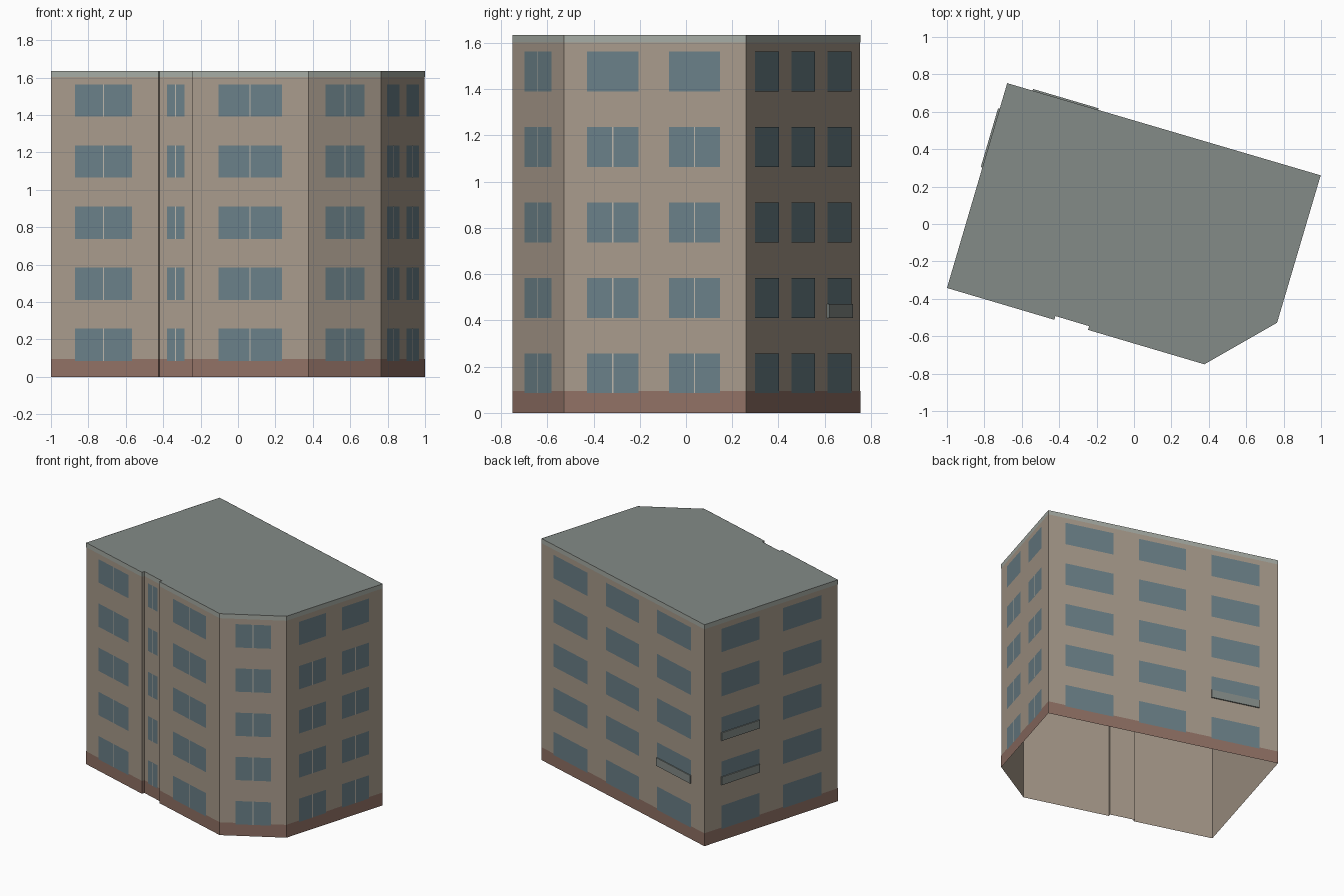
import bpy
from mathutils import Vector

if "Cube" in bpy.data.objects:
    bpy.data.objects.remove(bpy.data.objects["Cube"])

H = 1.635
# Footprint, counter-clockwise seen from above, starting at the left corner
FOOT = [(-1, -0.342), (-0.426, -0.512), (-0.42, -0.492), (-0.24, -0.546),
        (-0.246, -0.566), (0.376, -0.75), (0.765, -0.528), (0.998, 0.26),
        (-0.678, 0.753)]
WALLS = [(Vector(p), Vector(FOOT[(i + 1) % len(FOOT)])) for i, p in enumerate(FOOT)]
ROWS = [0.085 + 0.3265 * i for i in range(5)]
WIN_H = 0.172


def material(name, rgb):
    m = bpy.data.materials.new(name)
    m.diffuse_color = (*rgb, 1)
    m.use_nodes = True
    m.node_tree.nodes["Principled BSDF"].inputs["Base Color"].default_value = m.diffuse_color
    return m


def make(name, verts, faces, mat):
    me = bpy.data.meshes.new(name)
    me.from_pydata(verts, [], faces)
    me.materials.append(mat)
    ob = bpy.data.objects.new(name, me)
    bpy.context.collection.objects.link(ob)
    return ob


def panel(wall, a, b, z0, z1, off):
    """Corners of an upright quad lying on a wall between fractions a and b."""
    p, q = WALLS[wall]
    d = q - p
    n = Vector((d.y, -d.x)).normalized() * off
    s, e = p + d * a + n, p + d * b + n
    return [(s.x, s.y, z0), (e.x, e.y, z0), (e.x, e.y, z1), (s.x, s.y, z1)]


def quads(name, panels, mat):
    verts = [v for pn in panels for v in pn]
    return make(name, verts, [tuple(range(i, i + 4)) for i in range(0, len(verts), 4)], mat)


beige = material("wall_beige", (0.39, 0.325, 0.26))
grey = material("roof_grey", (0.23, 0.26, 0.245))
pale = material("trim_grey", (0.38, 0.41, 0.37))
brown = material("plinth_brown", (0.28, 0.165, 0.13))
glass = material("window_glass", (0.145, 0.215, 0.245))
frame = material("mullion_pale", (0.5, 0.47, 0.41))

# Shell of outer walls, open underneath, and the flat roof
n = len(FOOT)
quads("walls", [panel(i, 0, 1, 0, H, 0) for i in range(n)], beige)
make("roof", [(x, y, H) for x, y in FOOT], [tuple(range(n))], grey)

# Plinth and parapet bands around the whole outline
quads("plinth", [panel(i, 0, 1, 0, 0.095, 0.001) for i in range(n)], brown)
quads("parapet_band", [panel(i, 0, 1, 1.602, H, 0.001) for i in range(n)], pale)

# Window columns: wall, axis measured on (0 = x, 1 = y), start, end, rows with a mullion
COLUMNS = [
    (0, 0, -0.87, -0.565, 5), (2, 0, -0.38, -0.285, 5), (4, 0, -0.105, 0.235, 5),
    (5, 0, 0.468, 0.675, 5),
    (6, 1, -0.427, -0.205, 4), (6, 1, -0.073, 0.148, 4),
    (7, 1, 0.297, 0.40, 0), (7, 1, 0.455, 0.555, 0), (7, 1, 0.61, 0.713, 0),
    (8, 1, 0.616, 0.302, 0), (8, 1, 0.109, -0.209, 0),
]


def fraction(wall, axis, v):
    p, q = WALLS[wall]
    return (v - p[axis]) / (q[axis] - p[axis])


panes, bars = [], []
for wall, axis, s, e, mullions in COLUMNS:
    a, b = fraction(wall, axis, s), fraction(wall, axis, e)
    half = 0.003 / (WALLS[wall][1] - WALLS[wall][0]).length
    for i, z in enumerate(ROWS):
        panes.append(panel(wall, a, b, z, z + WIN_H, 0.002))
        if i < mullions:
            m = (a + b) / 2
            bars.append(panel(wall, m - half, m + half, z, z + WIN_H, 0.003))
quads("windows", panes, glass)
quads("mullions", bars, frame)

# Shallow balcony fronts across the lower part of a few windows
BOX = [(0, 1, 2, 3), (4, 7, 6, 5), (0, 4, 5, 1), (3, 2, 6, 7), (1, 5, 6, 2), (0, 3, 7, 4)]
for name, wall, s, e, row in (("back_balcony", 7, 0.61, 0.713, 1),
                              ("left_balcony_lower", 8, 0.616, 0.302, 1),
                              ("left_balcony_upper", 8, 0.616, 0.302, 2)):
    a, b = fraction(wall, 1, s), fraction(wall, 1, e)
    z = ROWS[row]
    make(name, panel(wall, a, b, z, z + 0.06, 0.009) + panel(wall, a, b, z, z + 0.06, 0.0),
         BOX, grey)
